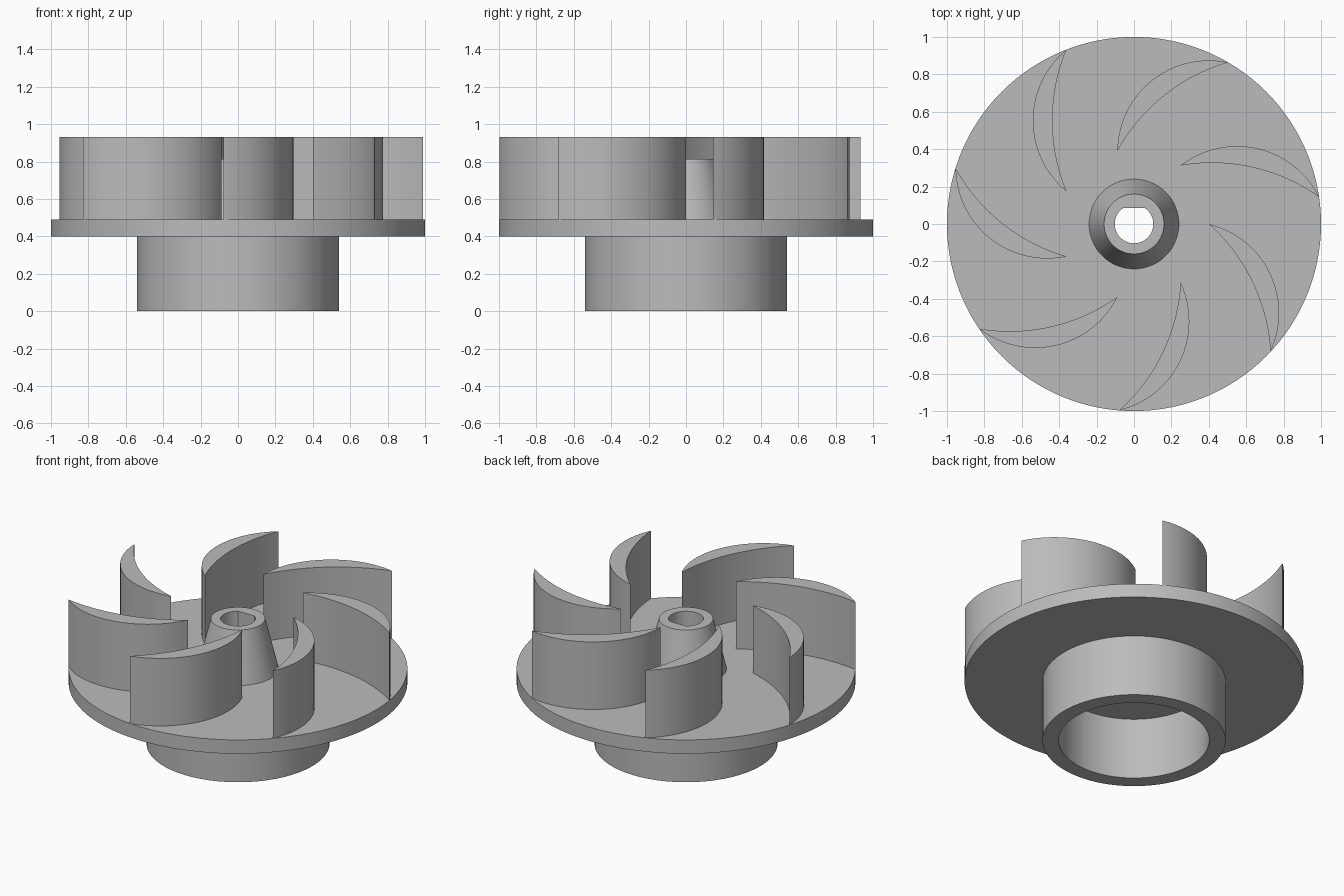
import bpy, bmesh, math
from mathutils import Vector, Matrix

cube = bpy.data.objects.get("Cube")
if cube:
    bpy.data.objects.remove(cube, do_unlink=True)

BLADES = 7
PLATE_BOTTOM, PLATE_TOP = 0.4, 0.49
HUB_TOP, BLADE_TOP = 0.814, 0.93

grey = bpy.data.materials.new("plain grey")
grey.use_nodes = True
grey.diffuse_color = (0.5, 0.5, 0.5, 1)
grey.node_tree.nodes["Principled BSDF"].inputs["Base Color"].default_value = (0.5, 0.5, 0.5, 1)


def add_object(name, bm):
    bmesh.ops.recalc_face_normals(bm, faces=bm.faces)
    mesh = bpy.data.meshes.new(name)
    bm.to_mesh(mesh)
    bm.free()
    mesh.materials.append(grey)
    obj = bpy.data.objects.new(name, mesh)
    bpy.context.collection.objects.link(obj)
    return obj


def lathe(name, profile, steps=128):
    """Spin a closed (radius, height) outline around z."""
    bm = bmesh.new()
    verts = [bm.verts.new((r, 0, z)) for r, z in profile]
    edges = [bm.edges.new((v, verts[(i + 1) % len(verts)])) for i, v in enumerate(verts)
             if profile[i][0] + profile[(i + 1) % len(verts)][0] > 0]
    bmesh.ops.spin(bm, geom=verts + edges, cent=(0, 0, 0), axis=(0, 0, 1),
                   angle=math.tau, steps=steps, use_merge=True)
    bmesh.ops.remove_doubles(bm, verts=bm.verts, dist=1e-5)
    return add_object(name, bm)


def prism(name, outline, z0, z1):
    """Extrude a flat (x, y) outline upward."""
    bm = bmesh.new()
    face = bm.faces.new([bm.verts.new((p[0], p[1], z0)) for p in outline])
    top = bmesh.ops.extrude_face_region(bm, geom=[face])["geom"]
    bmesh.ops.translate(bm, vec=(0, 0, z1 - z0),
                        verts=[g for g in top if isinstance(g, bmesh.types.BMVert)])
    return add_object(name, bm)


def arc(a, b, sagitta, steps=28):
    """Points on a circular arc from a to b, bulging left of a-b."""
    chord = b - a
    side = Vector((-chord.y, chord.x)).normalized()
    radius = (chord.length ** 2 / 4 + sagitta ** 2) / (2 * sagitta)
    centre = (a + b) / 2 + side * (sagitta - radius)
    half = math.asin(chord.length / 2 / radius)
    return [centre + Matrix.Rotation(half - 2 * half * i / steps, 2) @ (side * radius)
            for i in range(steps + 1)]


# Back plate with a shallow recess below
plate = lathe("back_plate", [(0, 0.44), (0.26, 0.44), (0.26, PLATE_BOTTOM), (1, PLATE_BOTTOM),
                             (1, PLATE_TOP), (0, PLATE_TOP)])

# Tapered hub
hub = lathe("hub", [(0, PLATE_TOP), (0.24, PLATE_TOP), (0.16, HUB_TOP), (0, HUB_TOP)])

# Open collar under the plate
collar = lathe("collar", [(0.444, 0), (0.54, 0), (0.54, PLATE_BOTTOM), (0.444, PLATE_BOTTOM)])

# D-shaped shaft bore
bore_radius, flat = 0.103, 0.085
start = math.asin(flat / bore_radius)
sweep = math.pi + 2 * start
outline = [(bore_radius * math.cos(start - sweep * i / 56),
            bore_radius * math.sin(start - sweep * i / 56)) for i in range(57)]
cutter = prism("bore_cutter", outline, 0.2, 1.1)
for obj in (plate, hub):
    cut = obj.modifiers.new("bore", 'BOOLEAN')
    cut.operation = 'DIFFERENCE'
    cut.solver = 'EXACT'
    cut.object = cutter
    bpy.context.view_layer.objects.active = obj
    bpy.ops.object.modifier_apply(modifier=cut.name)
bpy.data.objects.remove(cutter, do_unlink=True)

# Curved crescent blades
root, tip = Vector((0.4, 0)), Vector((0.73, -0.683))
crescent = arc(root, tip, 0.18) + arc(root, tip, 0.075)[-2:0:-1]
parts = [plate, hub, collar]
for i in range(BLADES):
    turn = Matrix.Rotation(math.tau * i / BLADES, 2)
    parts.append(prism(f"blade_{i + 1}", [turn @ p for p in crescent], PLATE_TOP, BLADE_TOP))

# Smooth curved walls, crisp edges
bpy.ops.object.select_all(action='DESELECT')
for obj in parts:
    obj.select_set(True)
bpy.context.view_layer.objects.active = plate
bpy.ops.object.shade_smooth_by_angle(angle=math.radians(25))
